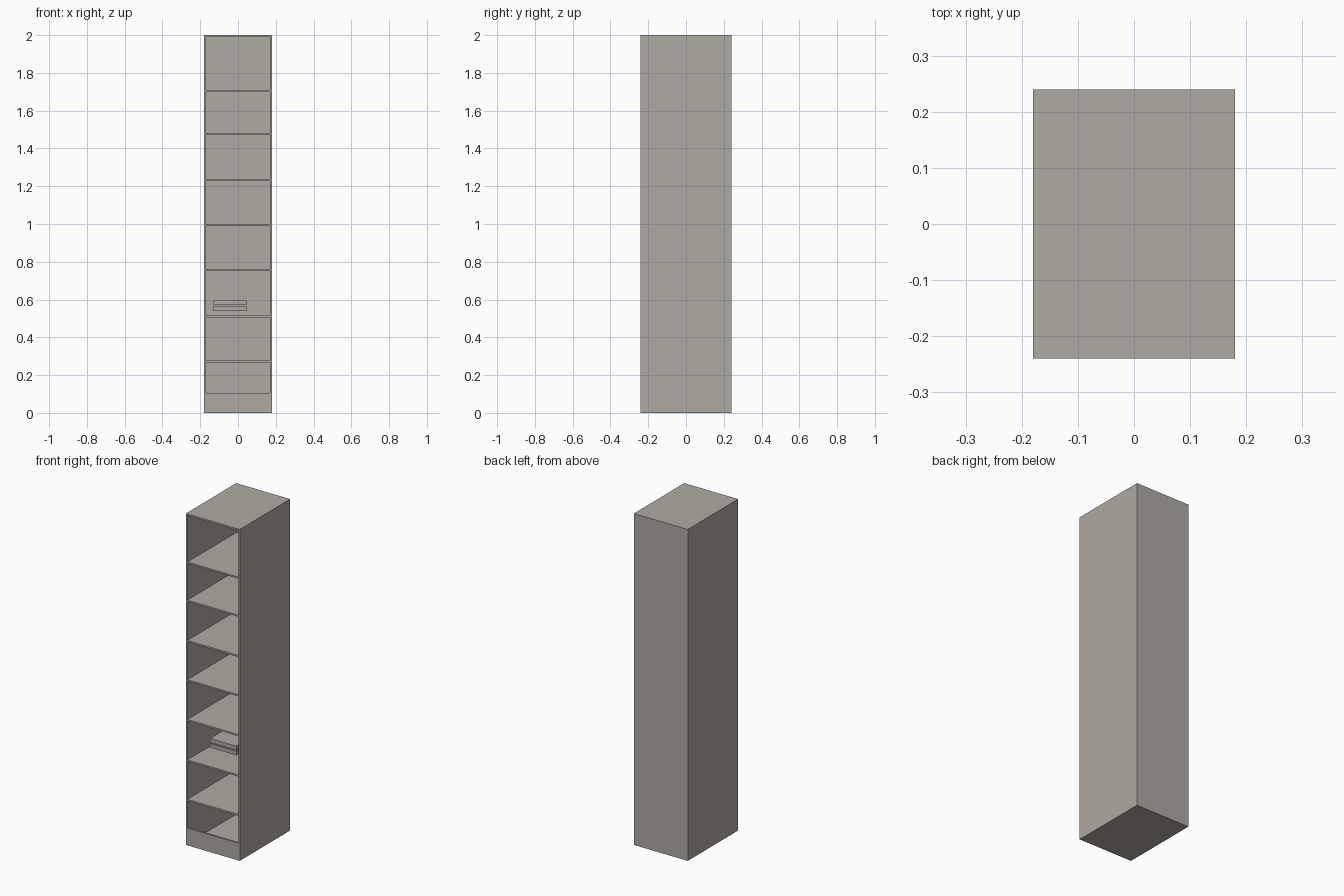
import bpy

if "Cube" in bpy.data.objects:
    bpy.data.objects.remove(bpy.data.objects["Cube"])

W, D, H, T = 0.36, 0.48, 2.0, 0.01   # outer size and board thickness

mat = bpy.data.materials.new("warm grey")
mat.diffuse_color = (0.43, 0.40, 0.36, 1)
mat.use_nodes = True
mat.node_tree.nodes["Principled BSDF"].inputs["Base Color"].default_value = mat.diffuse_color


def box(name, x0, x1, y0, y1, z0, z1):
    bpy.ops.mesh.primitive_cube_add(
        size=1, location=((x0 + x1) / 2, (y0 + y1) / 2, (z0 + z1) / 2))
    ob = bpy.context.object
    ob.name = name
    ob.scale = (x1 - x0, y1 - y0, z1 - z0)
    bpy.ops.object.transform_apply(location=False, rotation=False, scale=True)
    ob.data.materials.append(mat)
    return ob


x, y = W / 2, D / 2
xi = x - T

# Carcass
box("left_side", -x, -xi, -y, y, 0, H)
box("right_side", xi, x, -y, y, 0, H)
box("top_board", -xi, xi, -y, y, H - T, H)
box("bottom_board", -xi, xi, -y, y, 0, T)
box("back_panel", -xi, xi, y - T, y, T, H - T)
box("kick_board", -xi, xi, -y, -y + T, T, 0.105)

# Shelves, given by the height of their top face
for i, z in enumerate((0.278, 0.516, 0.76, 1.0, 1.237, 1.48, 1.71)):
    box(f"shelf_{i + 1}", -xi, xi, -y, y - T, z - T, z)

# Two flat slabs stacked inside one compartment
for name, z in (("lower_slab", 0.54), ("upper_slab", 0.57)):
    box(name, -0.13, 0.045, -0.08, 0.04, z, z + 0.025)
